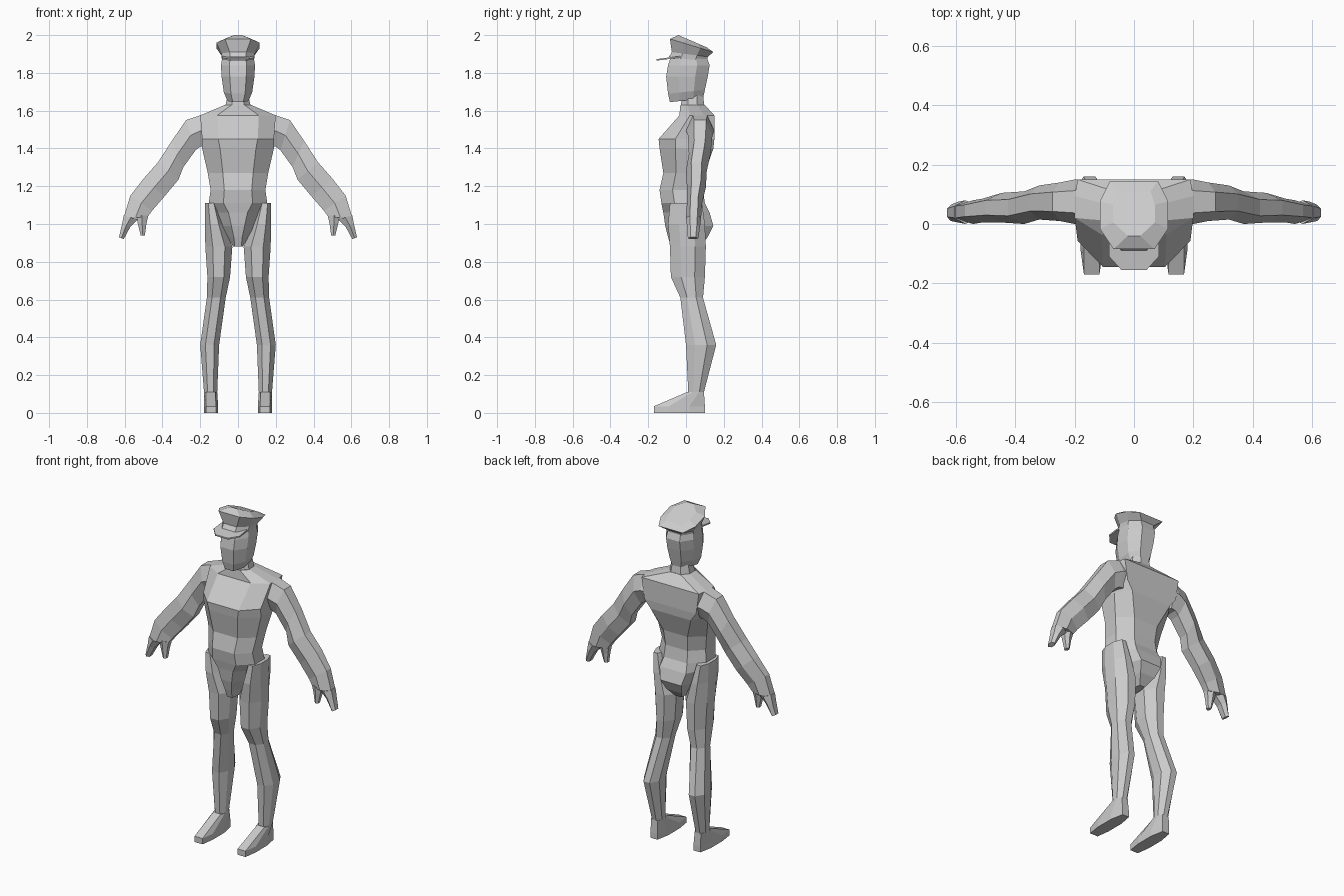
import bpy
import bmesh

default_cube = bpy.data.objects.get("Cube")
if default_cube:
    bpy.data.objects.remove(default_cube, do_unlink=True)

grey = bpy.data.materials.new("plain grey")
grey.use_nodes = True
grey.diffuse_color = (0.6, 0.6, 0.6, 1)
grey.node_tree.nodes["Principled BSDF"].inputs["Base Color"].default_value = grey.diffuse_color


def octagon(left, right, front, back, front_height, back_height, front_share=0.5, back_share=0.5):
    """Eight-sided outline; its height slopes evenly from front to back."""
    middle, half = (left + right) / 2, (right - left) / 2
    outline = [(-front_share, 0), (front_share, 0), (1, 0.3), (1, 0.7),
               (back_share, 1), (-back_share, 1), (-1, 0.7), (-1, 0.3)]
    return [(middle + half * across,
             front + (back - front) * along,
             front_height + (back_height - front_height) * along)
            for across, along in outline]


def hexagon(upper_x, upper_z, lower_x, lower_z, front, back):
    """Six-sided limb outline between an upper and a lower edge."""
    depth = back - front
    near, far = front + depth * 0.25, back - depth * 0.25
    mid_x, mid_z = (upper_x + lower_x) / 2, (upper_z + lower_z) / 2
    return [(upper_x, near, upper_z), (upper_x, far, upper_z), (mid_x, back, mid_z),
            (lower_x, far, lower_z), (lower_x, near, lower_z), (mid_x, front, mid_z)]


def loft(name, rings, mirrored=False):
    """Skin a row of outlines and close both ends."""
    bm = bmesh.new()
    loops = [[bm.verts.new(point) for point in ring] for ring in rings]
    for lower, upper in zip(loops, loops[1:]):
        count = len(lower)
        for i in range(count):
            j = (i + 1) % count
            bm.faces.new((lower[i], lower[j], upper[j], upper[i]))
    bm.faces.new(loops[0][::-1])
    bm.faces.new(loops[-1])
    bmesh.ops.recalc_face_normals(bm, faces=bm.faces)
    mesh = bpy.data.meshes.new(name)
    bm.to_mesh(mesh)
    bm.free()
    mesh.materials.append(grey)
    part = bpy.data.objects.new(name, mesh)
    bpy.context.collection.objects.link(part)
    if mirrored:
        part.modifiers.new("other side", "MIRROR")
    return part


def level(half_width, front, back, height, front_share=0.5, back_share=0.5):
    return octagon(-half_width, half_width, front, back, height, height, front_share, back_share)


# Torso from neck base to waist
loft("torso", [
    level(0.155, -0.13, 0.1, 1.11),
    level(0.145, -0.14, 0.09, 1.18),
    level(0.16, -0.12, 0.1, 1.27),
    level(0.19, -0.14, 0.145, 1.4, 0.5, 0.7),
    level(0.19, -0.145, 0.15, 1.45, 0.55, 0.9),
    level(0.2, -0.035, 0.15, 1.575, 0.55, 0.95),
    level(0.07, -0.03, 0.1, 1.63),
])

# Hips tapering to the crotch, with a fuller seat behind
loft("hips", [
    level(0.025, -0.08, 0.07, 0.88, 0.7, 0.7),
    level(0.055, -0.095, 0.115, 0.93, 0.4, 0.9),
    level(0.1, -0.11, 0.145, 0.99, 0.35, 0.7),
    level(0.125, -0.12, 0.125, 1.06, 0.4, 0.7),
    level(0.153, -0.13, 0.1, 1.11),
])

# Neck and head
loft("neck", [
    level(0.07, -0.03, 0.1, 1.61),
    level(0.055, -0.02, 0.09, 1.68),
])
loft("head", [
    octagon(-0.055, 0.055, -0.085, 0.09, 1.645, 1.665),
    octagon(-0.075, 0.075, -0.095, 0.1, 1.69, 1.71),
    level(0.087, -0.105, 0.115, 1.78),
    level(0.09, -0.095, 0.125, 1.84),
    level(0.083, -0.08, 0.11, 1.885),
])

# Peaked cap: tilted band and crown, with a thin visor
loft("cap_crown", [
    octagon(-0.085, 0.085, -0.09, 0.11, 1.885, 1.86),
    octagon(-0.088, 0.088, -0.075, 0.115, 1.91, 1.885),
    octagon(-0.115, 0.115, -0.085, 0.145, 1.98, 1.91, 0.6, 0.7),
    octagon(-0.07, 0.07, -0.04, 0.11, 2.0, 1.935, 0.3, 0.8),
])
loft("cap_visor", [
    octagon(-0.085, 0.085, -0.155, 0.0, height, height + 0.02, 0.5, 0.9)
    for height in (1.865, 1.873)
])

# Arm from shoulder to palm, then fingers and thumb
loft("arm", [
    hexagon(0.17, 1.575, 0.17, 1.415, 0.0, 0.15),
    hexagon(0.2, 1.575, 0.2, 1.41, 0.0, 0.15),
    hexagon(0.275, 1.55, 0.225, 1.39, 0.01, 0.14),
    hexagon(0.35, 1.44, 0.29, 1.3, 0.015, 0.13),
    hexagon(0.425, 1.325, 0.315, 1.235, 0.0, 0.11),
    hexagon(0.5, 1.24, 0.39, 1.145, 0.005, 0.105),
    hexagon(0.57, 1.15, 0.455, 1.07, 0.005, 0.085),
    hexagon(0.605, 1.035, 0.48, 1.035, 0.0, 0.08),
], mirrored=True)
loft("fingers", [
    hexagon(0.605, 1.045, 0.53, 1.025, 0.0, 0.08),
    hexagon(0.615, 0.995, 0.57, 0.985, 0.005, 0.075),
    hexagon(0.63, 0.93, 0.605, 0.92, 0.01, 0.065),
], mirrored=True)
loft("thumb", [
    hexagon(0.54, 1.045, 0.475, 1.045, 0.005, 0.07),
    hexagon(0.53, 1.0, 0.485, 1.0, 0.01, 0.06),
    hexagon(0.515, 0.94, 0.493, 0.94, 0.015, 0.05),
], mirrored=True)


def leg_ring(inner, outer, front, back, height):
    return octagon(inner, outer, front, back, height, height, 0.45, 0.4)


# Leg with knee and calf, then the shoe
loft("leg", [
    leg_ring(0.11, 0.175, -0.085, 0.085, 1.11),
    leg_ring(0.075, 0.175, -0.095, 0.1, 1.0),
    leg_ring(0.03, 0.173, -0.085, 0.105, 0.88),
    leg_ring(0.042, 0.162, -0.08, 0.1, 0.72),
    leg_ring(0.065, 0.165, -0.03, 0.09, 0.61),
    leg_ring(0.1, 0.2, 0.0, 0.16, 0.36),
    leg_ring(0.11, 0.18, 0.012, 0.095, 0.11),
], mirrored=True)
loft("shoe", [
    octagon(0.105, 0.18, -0.17, 0.1, 0, 0, 0.7, 0.6),
    octagon(0.105, 0.18, -0.17, 0.1, 0.035, 0.035, 0.7, 0.6),
    octagon(0.11, 0.18, 0.005, 0.095, 0.11, 0.11, 0.7, 0.6),
], mirrored=True)
